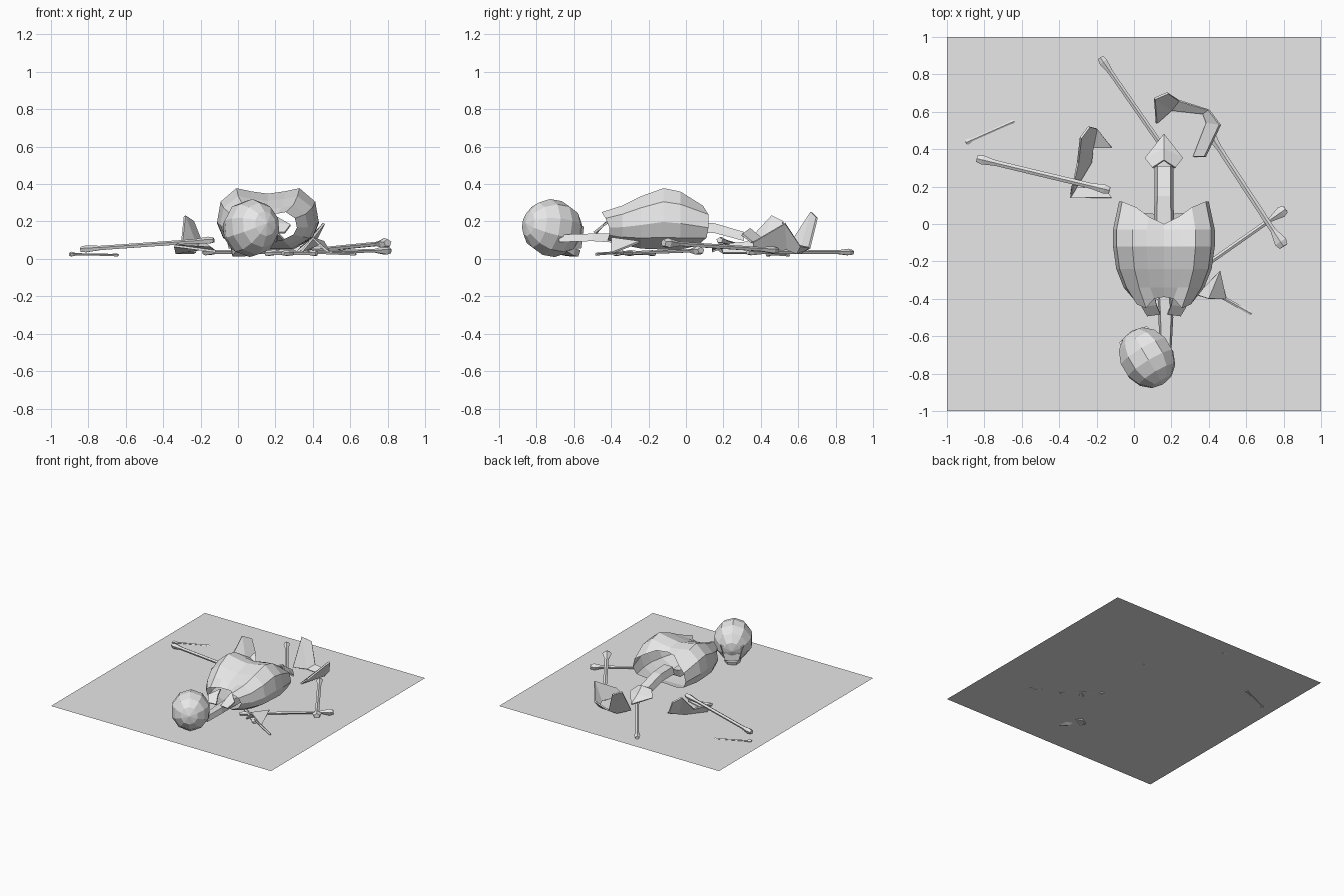
import bpy, bmesh, math
from mathutils import Vector, Matrix

if "Cube" in bpy.data.objects:
    bpy.data.objects.remove(bpy.data.objects["Cube"])

mat = bpy.data.materials.new("pale_grey")
mat.diffuse_color = (0.8, 0.8, 0.8, 1)
mat.use_nodes = True
mat.node_tree.nodes["Principled BSDF"].inputs["Base Color"].default_value = mat.diffuse_color


def finish(name, bm, thickness=0):
    bmesh.ops.recalc_face_normals(bm, faces=bm.faces)
    me = bpy.data.meshes.new(name)
    bm.to_mesh(me)
    bm.free()
    me.materials.append(mat)
    ob = bpy.data.objects.new(name, me)
    bpy.context.collection.objects.link(ob)
    if thickness:
        m = ob.modifiers.new("thickness", 'SOLIDIFY')
        m.thickness = thickness
        m.offset = 0
    return ob


def loft(bm, rings, caps=True):
    """Bridge a series of equal-length point rings."""
    vs = [[bm.verts.new(p) for p in r] for r in rings]
    n = len(vs[0])
    for a, b in zip(vs, vs[1:]):
        for i in range(n):
            bm.faces.new((a[i], a[(i + 1) % n], b[(i + 1) % n], b[i]))
    if caps:
        bm.faces.new(vs[0])
        bm.faces.new(vs[-1])


def long_bone(name, p, q, r, end_p, end_q, sides=5):
    """Thin shaft from p to q with knobbly ends."""
    p, q = Vector(p), Vector(q)
    d = (q - p).normalized()
    side = d.cross(Vector((0, 0, 1))).normalized()
    up = side.cross(d)
    rings = []
    for t, w in ((0, end_p * .7), (.04, end_p), (.14, r), (.86, r), (.96, end_q), (1, end_q * .7)):
        c = p.lerp(q, t)
        rings.append([c + side * w * math.cos(a) + up * w * .8 * math.sin(a)
                      for a in [math.tau * k / sides + .3 for k in range(sides)]])
    bm = bmesh.new()
    loft(bm, rings)
    finish(name, bm)


def box_chain(name, sections):
    """Rectangular sections (x, y, z, half width, half height) along y."""
    bm = bmesh.new()
    loft(bm, [[(x - w, y, z - h), (x + w, y, z - h), (x + w * .7, y, z + h), (x - w * .7, y, z + h)]
              for x, y, z, w, h in sections])
    finish(name, bm)


def sheet(name, pts, faces, thickness=.012):
    bm = bmesh.new()
    vs = [bm.verts.new(p) for p in pts]
    for f in faces:
        bm.faces.new([vs[i] for i in f])
    finish(name, bm, thickness)


# Ground
sheet("ground", [(-1, -1, .022), (1, -1, .022), (1, 1, .022), (-1, 1, .022)], [(0, 1, 2, 3)], 0)

# Rib cage: open barrel, dipped along the middle of the top, notched at both ends
half = [(0, .91), (.34, .95), (.62, 1), (.93, .78), (1, .45), (.88, .2), (.5, 0), (0, 0)]
section = half + [(-u, v) for u, v in half[-2:0:-1]]
front_y = {0: -.39, .34: -.40, .62: -.45, .93: -.43, 1: -.41, .88: -.41, .5: -.42}
rear_y = {0: .0, .34: .04, .62: .09, .93: .12, 1: .12, .88: .11, .5: .06}
rings = []
stations = [(-.42, .155, .10, .25), (-.34, .215, .075, .285), (-.24, .255, .055, .335),
            (-.12, .272, .05, .378), (-.03, .272, .05, .36), (.09, .24, .07, .285)]
for k, (y, w, zb, zt) in enumerate(stations):
    ring = []
    for u, v in section:
        yy = y
        if k == 0:
            yy = front_y[abs(u)]
        if k == len(stations) - 1:
            yy = .05 if v == 0 and u == 0 else rear_y[abs(u)]
        z = zb + v * (zt - zb)
        if k == len(stations) - 1 and abs(u) < .5 and v > .5:
            z += .04
        ring.append((.16 + u * w, yy, z))
    rings.append(ring)
bm = bmesh.new()
loft(bm, rings, caps=False)
finish("rib_cage", bm)

# Collar plates at the neck opening
for s, name in ((-1, "collar_left"), (1, "collar_right")):
    sheet(name, [(.16 + s * x, y, z) for x, y, z in
                 ((.05, -.38, .22), (.12, -.44, .18), (.09, -.49, .14), (.02, -.48, .14), (.04, -.43, .19))],
          [(0, 1, 4), (1, 2, 3, 4)])

# Spine
box_chain("neck_spine", [(.17, -.68, .11, .03, .02), (.17, -.5, .115, .04, .02), (.16, -.35, .11, .035, .025)])
box_chain("chest_spine", [(.16, -.35, .11, .035, .025), (.16, -.1, .10, .04, .025), (.16, .02, .17, .05, .025)])
box_chain("lower_spine", [(.16, 0, .17, .055, .028), (.16, .15, .165, .05, .026), (.16, .31, .12, .05, .024)])
sheet("tail_bone", [(.06, .35, .09), (.10, .30, .13), (.16, .34, .16), (.22, .30, .13), (.26, .35, .09),
                    (.16, .48, .06), (.16, .40, .11)],
      [(0, 1, 2, 6), (2, 3, 4, 6), (4, 5, 6), (5, 0, 6)])

# Skull: faceted ball whose axis runs along the gaze
gaze = Vector((-.5, .84, -.15)).normalized()
side = gaze.cross(Vector((0, 0, 1))).normalized()
up = side.cross(gaze)
rot = Matrix((side, up, gaze)).transposed().to_4x4()
centre = Vector((.07, -.715, .165))
bm = bmesh.new()
bmesh.ops.create_uvsphere(bm, u_segments=10, v_segments=7, radius=1)
bmesh.ops.transform(bm, matrix=Matrix.Translation(centre) @ rot @ Matrix.Diagonal((.148, .155, .168, 1)),
                    verts=bm.verts)
finish("skull", bm)


def face_point(x, y, z):
    return centre + side * x + up * y + gaze * z


# Face with sunken eye sockets and nose
bm = bmesh.new()
loft(bm, [[face_point(*p) for p in r] for r in (
    [(-.10, .04, .06), (.10, .04, .06), (.07, -.10, .06), (-.07, -.10, .06)],
    [(-.085, .03, .145), (.085, .03, .145), (.05, -.085, .165), (-.05, -.085, .165)])])
bm.faces.ensure_lookup_table()
bmesh.ops.subdivide_edges(bm, edges=bm.faces[-1].edges[:], cuts=1, use_grid_fill=True)
front = [f for f in bm.faces if (f.calc_center_median() - centre).dot(gaze) > .125]
sockets = [f for f in front if (f.calc_center_median() - centre).dot(up) > -.03]
bmesh.ops.inset_individual(bm, faces=sockets, thickness=.01, depth=-.025)
finish("face", bm)

# Jaw
bm = bmesh.new()
loft(bm, [[face_point(*p) for p in r] for r in (
    [(-.075, -.06, .05), (.075, -.06, .05), (.07, -.11, .05), (-.07, -.11, .05)],
    [(-.06, -.09, .12), (.06, -.09, .12), (.055, -.13, .12), (-.055, -.13, .12)],
    [(-.035, -.095, .17), (.035, -.095, .17), (.03, -.13, .165), (-.03, -.13, .165)])])
finish("jaw", bm)

# Hip bones: bent sheets with raised wings
sheet("hip_right", [(.12, .54, .05), (.11, .67, .25), (.18, .70, .22), (.24, .66, .06), (.20, .61, .03),
                    (.40, .61, .07), (.37, .59, .03), (.46, .53, .19), (.39, .54, .05),
                    (.38, .36, .09), (.32, .36, .04)],
      [(0, 1, 4), (1, 2, 3, 4), (3, 5, 6, 4), (5, 7, 8, 6), (7, 9, 10, 8)])
sheet("hip_left", [(-.34, .14, .07), (-.33, .20, .03), (-.12, .14, .04), (-.15, .19, .06), (-.30, .33, .09),
                   (-.23, .33, .03), (-.285, .46, .23), (-.22, .41, .06), (-.24, .52, .20),
                   (-.20, .51, .10), (-.12, .41, .04)],
      [(0, 2, 3, 1), (0, 1, 5, 4), (4, 5, 7, 6), (6, 7, 9, 8), (7, 10, 9)])

# Shoulder blade
sheet("shoulder_blade", [(.34, -.38, .04), (.46, -.25, .09), (.49, -.40, .03), (.40, -.40, .11)],
      [(0, 1, 3), (1, 2, 3)])

# Limb bones
long_bone("thigh_left", (-.18, .89, .035), (.21, .33, .035), .014, .024, .024)
long_bone("thigh_right", (.40, .49, .045), (.80, -.12, .085), .016, .026, .036)
long_bone("shin_right", (.24, -.32, .03), (.81, .08, .045), .013, .022, .032)
long_bone("shin_left", (-.84, .35, .05), (-.13, .18, .10), .016, .026, .026)
long_bone("forearm_left", (-.90, .435, .025), (-.64, .55, .02), .008, .017, .011)
long_bone("forearm_right", (.38, -.34, .035), (.63, -.48, .025), .01, .02, .011)
long_bone("upper_arm_right", (.15, -.17, .03), (.42, -.38, .03), .014, .022, .022)
